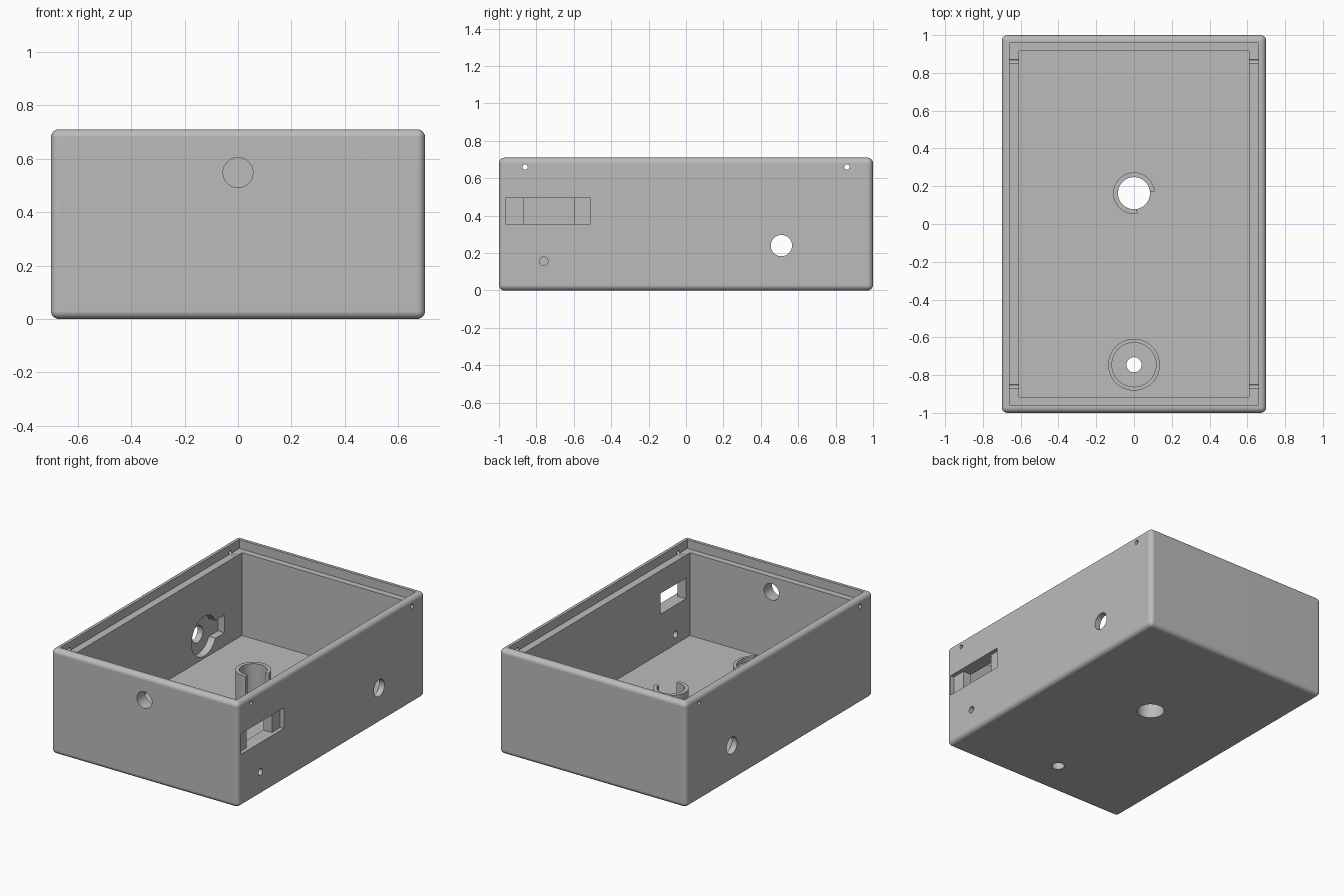
import bpy, bmesh, math
from mathutils import Vector

if "Cube" in bpy.data.objects:
    bpy.data.objects.remove(bpy.data.objects["Cube"])

grey = bpy.data.materials.new("plain_grey")
grey.use_nodes = True
colour = (0.5, 0.5, 0.5, 1)
grey.diffuse_color = colour
grey.node_tree.nodes["Principled BSDF"].inputs["Base Color"].default_value = colour


def box(name, low, high):
    low, high = Vector(low), Vector(high)
    bpy.ops.mesh.primitive_cube_add(size=1, location=(low + high) / 2)
    ob = bpy.context.object
    ob.name = name
    ob.scale = high - low
    bpy.ops.object.transform_apply(location=True, rotation=True, scale=True)
    return ob


def drill(name, centre, radius, length, axis):
    turn = {"x": (0, math.pi / 2, 0), "y": (math.pi / 2, 0, 0), "z": (0, 0, 0)}[axis]
    bpy.ops.mesh.primitive_cylinder_add(vertices=48, radius=radius, depth=length,
                                        location=centre, rotation=turn)
    ob = bpy.context.object
    ob.name = name
    bpy.ops.object.transform_apply(location=True, rotation=True, scale=True)
    return ob


def tube(name, centre, inner, outer, bottom, top, start=0, sweep=360):
    # Spin a rectangular wall profile around the tube axis
    bm = bmesh.new()
    profile = [(inner, bottom), (outer, bottom), (outer, top), (inner, top)]
    a = math.radians(start)
    face = bm.faces.new([bm.verts.new((r * math.cos(a), r * math.sin(a), z)) for r, z in profile])
    closed = sweep == 360
    if closed:
        edges = list(face.edges)
        bm.faces.remove(face)
        geom = edges
    else:
        geom = [face]
        geom = list(face.edges) + [face]
    bmesh.ops.spin(bm, geom=geom, cent=(0, 0, 0), axis=(0, 0, 1),
                   angle=math.radians(sweep), steps=48, use_duplicate=False)
    if not closed and not face.is_valid:
        bmesh.ops.holes_fill(bm, edges=[e for e in bm.edges if e.is_boundary], sides=4)
    bmesh.ops.remove_doubles(bm, verts=bm.verts, dist=0.0005)
    bmesh.ops.holes_fill(bm, edges=[e for e in bm.edges if e.is_boundary], sides=4)
    bmesh.ops.recalc_face_normals(bm, faces=bm.faces)
    mesh = bpy.data.meshes.new(name)
    bm.to_mesh(mesh)
    bm.free()
    ob = bpy.data.objects.new(name, mesh)
    ob.location = (*centre, 0)
    bpy.context.collection.objects.link(ob)
    return ob


def finish(ob):
    ob.data.materials.clear()
    ob.data.materials.append(grey)
    bpy.ops.object.select_all(action="DESELECT")
    ob.select_set(True)
    bpy.context.view_layer.objects.active = ob
    bpy.ops.object.shade_smooth_by_angle(angle=math.radians(30))
    ob.modifiers.new("even_shading", "WEIGHTED_NORMAL").keep_sharp = True


# Rounded outer shell
shell = box("enclosure_shell", (-0.7, -1, 0), (0.7, 1, 0.71))
bevel = shell.modifiers.new("rounded_edges", "BEVEL")
bevel.width = 0.03
bevel.segments = 6

# Main cavity and the stepped lid seat
cutters = [
    box("cavity", (-0.61, -0.915, 0.09), (0.61, 0.915, 0.9)),
    box("lid_seat", (-0.66, -0.957, 0.65), (0.66, 0.957, 0.9)),
]

# Lid pin holes, passing through both sides
for y in (-0.86, 0.86):
    cutters.append(drill("pin_hole", (0, y, 0.66), 0.014, 2, "x"))

# Side openings with inner pockets and key notches
cutters.append(drill("side_hole", (0, 0.51, 0.24), 0.057, 2, "x"))
for s in (-1, 1):
    cutters.append(drill("side_pocket", (s * 0.61, 0.51, 0.24), 0.135, 0.1, "x"))
    cutters.append(box("key_notch", (s * 0.61 - 0.05, 0.51, 0.18),
                       (s * 0.61 + 0.05, 0.727, 0.30)))

# Switch recess, its window and the small hole below it
cutters += [
    box("switch_recess", (0.673, -0.965, 0.355), (0.8, -0.51, 0.495)),
    box("switch_window", (0.5, -0.87, 0.355), (0.8, -0.60, 0.495)),
    drill("indicator_hole", (0.66, -0.76, 0.157), 0.023, 0.3, "x"),
    drill("front_hole", (0, -0.95, 0.548), 0.056, 0.3, "y"),
    drill("floor_hole_large", (0, 0.163, 0.05), 0.085, 0.3, "z"),
    drill("floor_hole_small", (0, -0.745, 0.05), 0.04, 0.3, "z"),
]

for cutter in cutters:
    cutter.hide_render = True
    cut = shell.modifiers.new(cutter.name, "BOOLEAN")
    cut.operation = "DIFFERENCE"
    cut.solver = "EXACT"
    cut.object = cutter

# Bake the cuts and discard the cutters
graph = bpy.context.evaluated_depsgraph_get()
baked = bpy.data.meshes.new_from_object(shell.evaluated_get(graph))
shell.modifiers.clear()
shell.data = baked
for cutter in cutters:
    bpy.data.objects.remove(cutter)
finish(shell)

# Split guide tube and low locating ring on the floor
finish(tube("guide_tube", (0, 0.163), 0.085, 0.11, 0.085, 0.31, start=5, sweep=275))
finish(tube("locating_ring", (0, -0.745), 0.117, 0.137, 0.085, 0.12))
